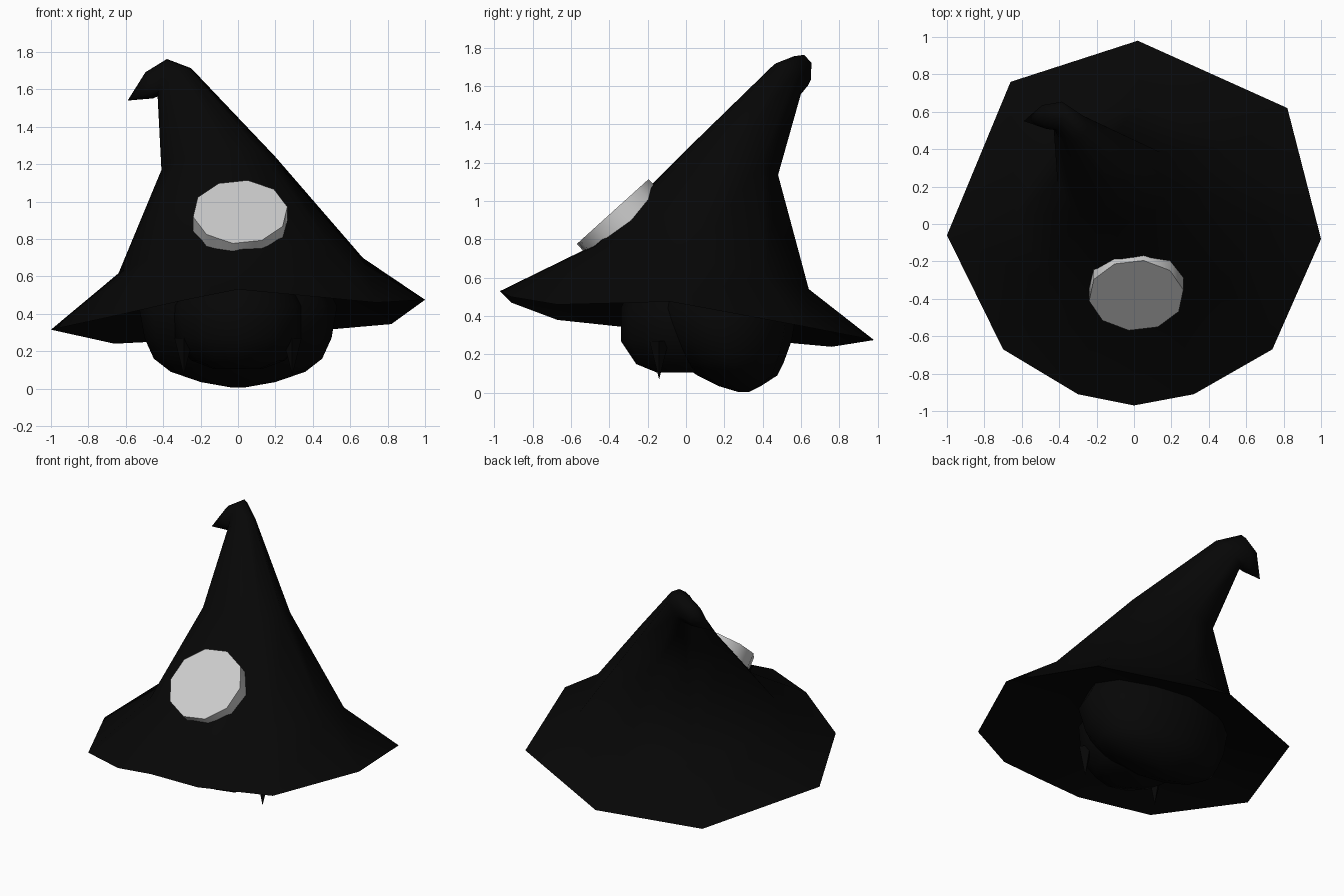
import bpy, bmesh, math
from mathutils import Vector, Matrix

if "Cube" in bpy.data.objects:
    bpy.data.objects.remove(bpy.data.objects["Cube"])


def material(name, value):
    m = bpy.data.materials.new(name)
    m.diffuse_color = (value, value, value, 1)
    m.use_nodes = True
    m.node_tree.nodes["Principled BSDF"].inputs["Base Color"].default_value = m.diffuse_color
    return m


BLACK = material("black cloth", 0.002)
PALE = material("pale grey", 0.6)


def finish(name, bm, mat, angle=None):
    bmesh.ops.recalc_face_normals(bm, faces=bm.faces[:])
    me = bpy.data.meshes.new(name)
    bm.to_mesh(me)
    bm.free()
    me.materials.append(mat)
    ob = bpy.data.objects.new(name, me)
    bpy.context.collection.objects.link(ob)
    if angle:
        bpy.ops.object.select_all(action='DESELECT')
        bpy.context.view_layer.objects.active = ob
        ob.select_set(True)
        bpy.ops.object.shade_smooth_by_angle(angle=math.radians(angle))
    return ob


# Brim outline, anticlockwise from the right
BRIM = [(1, -.08, .475), (.82, .62, .345), (.02, .98, .275), (-.66, .76, .24),
        (-1, -.06, .315), (-.70, -.67, .38), (-.30, -.91, .47), (0, -.97, .53),
        (.32, -.91, .50), (.74, -.67, .46)]
ANGLES = [math.atan2(p[1], p[0]) for p in BRIM]


def ring(c, u, v, angles=ANGLES):
    """Tilted ellipse: u points to the right side, v to the back."""
    c, u, v = Vector(c), Vector(u), Vector(v)
    return [c + u * math.cos(a) + v * math.sin(a) for a in angles]


def skin(name, loops, angle, tip=None):
    """Join loops into one skin, closed by caps or a tip point."""
    bm = bmesh.new()
    rows = [[bm.verts.new(p) for p in l] for l in loops]
    n = len(rows[0])
    for a, b in zip(rows, rows[1:]):
        for i in range(n):
            j = (i + 1) % n
            bm.faces.new((a[i], a[j], b[j], b[i]))
    bm.faces.new(rows[0])
    if tip:
        end = bm.verts.new(tip)
        for i in range(n):
            bm.faces.new((rows[-1][i], rows[-1][(i + 1) % n], end))
    else:
        bm.faces.new(rows[-1])
    return finish(name, bm, BLACK, angle)


# Hat: underside, brim, leaning cone and hooked tip
skin("hat", [
    ring((.01, .07, .53), (.55, 0, .03), (0, .49, -.09)),
    [Vector(p) for p in BRIM],
    ring((.015, .07, .65), (.655, 0, .04), (0, .57, -.11)),
    ring((-.105, .24, 1.20), (.305, 0, .035), (0, .24, -.065)),
    ring((-.34, .525, 1.635), (.09, 0, .075), (0, .085, -.04)),
    ring((-.405, .58, 1.66), (.025, .04, .10), (0, .07, -.03)),
    ring((-.475, .575, 1.62), (-.02, .03, .07), (0, .06, -.02)),
], 60, (-.59, .55, 1.54))


def stack(name, levels, segments=12):
    """Body from levels (z, half width, front y, back y), top to bottom."""
    angles = [2 * math.pi * i / segments for i in range(segments)]
    skin(name, [ring((0, (y0 + y1) / 2, z), (w, 0, 0), (0, (y1 - y0) / 2, 0), angles)
                for z, w, y0, y1 in levels], 60)


# Head under the hat
stack("face", [(.58, .28, -.28, .25), (.44, .36, -.34, .30), (.27, .34, -.34, .30),
               (.15, .25, -.26, .25), (.105, .13, -.15, .15)])
stack("back_hair", [(.58, .46, -.14, .52), (.44, .53, -.20, .58), (.27, .50, -.14, .55),
                    (.16, .45, -.04, .51), (.09, .36, .06, .475),
                    (.035, .20, .17, .39), (.005, .03, .27, .33)])

# Pointed strand at each side of the face
for s, label in ((-1, "left"), (1, "right")):
    bm = bmesh.new()
    bmesh.ops.create_cone(bm, cap_ends=True, segments=4, radius1=0, radius2=.05, depth=.2)
    bm.transform(Matrix.Translation((s * .29, -.14, .17)))
    finish(label + "_strand", bm, BLACK)

# Round badge lying on the sloping front of the cone
bm = bmesh.new()
bmesh.ops.create_cone(bm, cap_ends=True, segments=10, radius1=.255, radius2=.255, depth=.12)
normal = Vector((0, -.67, .742)).normalized()
bm.transform(Matrix.Translation(Vector((.012, -.382, .945)) - normal * .06)
             @ Matrix.Rotation(math.atan2(.67, .742), 4, 'X')
             @ Matrix.Rotation(math.radians(-9), 4, 'Z'))
finish("badge", bm, PALE, 45)
